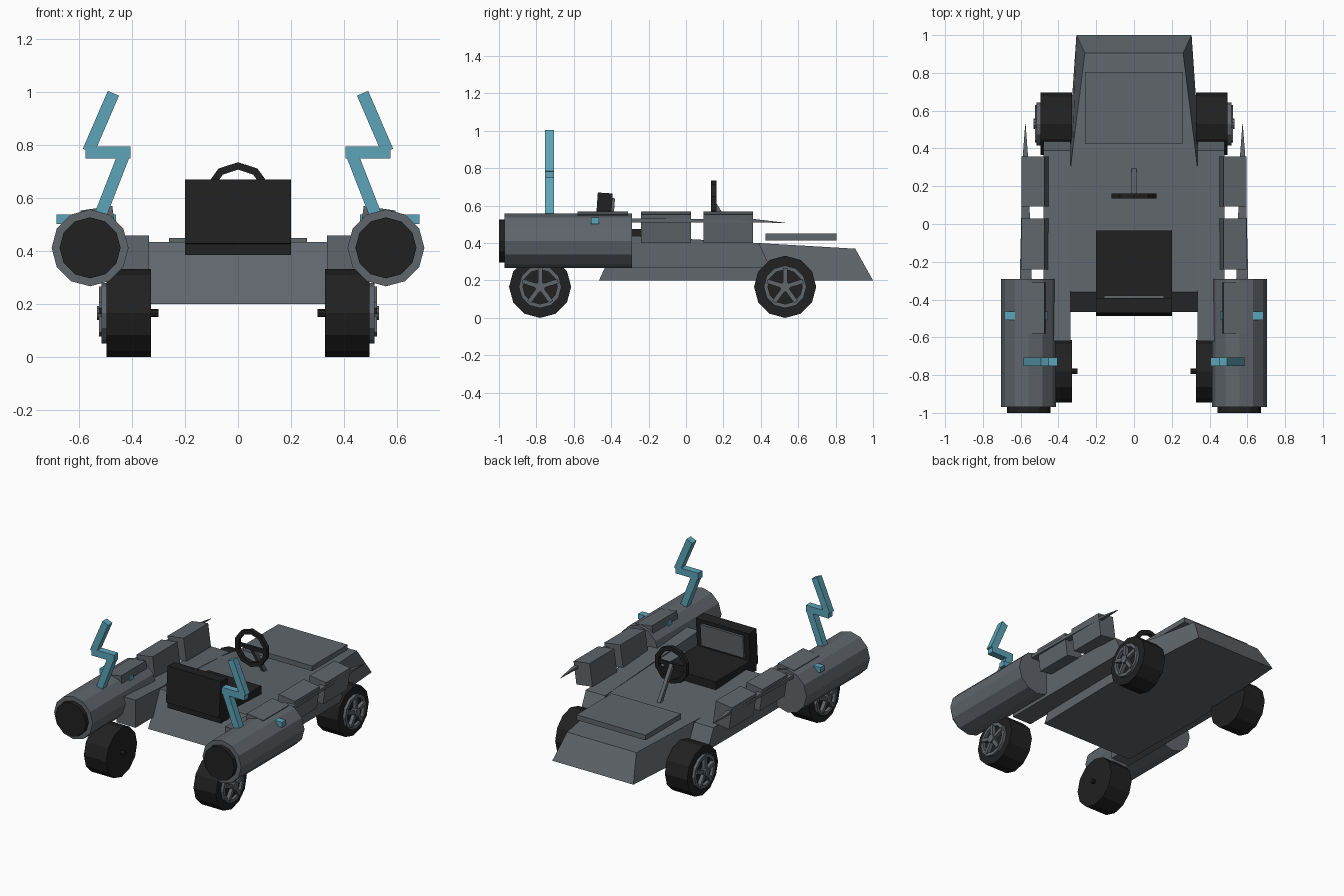
import bpy, bmesh, math
from mathutils import Vector, Matrix

if "Cube" in bpy.data.objects:
    bpy.data.objects.remove(bpy.data.objects["Cube"])


def material(name, rgb):
    m = bpy.data.materials.new(name)
    m.diffuse_color = (*rgb, 1)
    m.use_nodes = True
    m.node_tree.nodes["Principled BSDF"].inputs["Base Color"].default_value = m.diffuse_color
    return m


GREY = material("slate grey", (0.115, 0.132, 0.148))
BLACK = material("soft black", (0.015, 0.015, 0.015))
TEAL = material("teal", (0.11, 0.37, 0.48))


def finish(name, bm, mat):
    bmesh.ops.recalc_face_normals(bm, faces=bm.faces)
    me = bpy.data.meshes.new(name)
    bm.to_mesh(me)
    bm.free()
    me.materials.append(mat)
    ob = bpy.data.objects.new(name, me)
    bpy.context.collection.objects.link(ob)
    return ob


def box(name, lo, hi, mat, rot=None):
    """Box between two corners, optionally rotated about its centre."""
    lo, hi = Vector(lo), Vector(hi)
    size = [abs(v) for v in hi - lo]
    m = Matrix.Translation((lo + hi) / 2) @ (rot or Matrix()) @ Matrix.Diagonal((*size, 1))
    bm = bmesh.new()
    bmesh.ops.create_cube(bm, size=1, matrix=m)
    return finish(name, bm, mat)


def loft(name, rings, mat):
    """Closed skin through matching rings of points."""
    bm = bmesh.new()
    vs = [[bm.verts.new(p) for p in r] for r in rings]
    n = len(vs[0])
    for a, b in zip(vs, vs[1:]):
        for i in range(n):
            j = (i + 1) % n
            bm.faces.new((a[i], a[j], b[j], b[i]))
    bm.faces.new(vs[0])
    bm.faces.new(vs[-1])
    return finish(name, bm, mat)


def circle(c, r, n, axis, start=0.0):
    pts = []
    for i in range(n):
        a = start + math.tau * i / n
        u, w = r * math.cos(a), r * math.sin(a)
        pts.append((c[0], c[1] + u, c[2] + w) if axis == 'x' else (c[0] + u, c[1], c[2] + w))
    return pts


def cylinder(name, c0, c1, r, n, axis, mat):
    return loft(name, [circle(c0, r, n, axis), circle(c1, r, n, axis)], mat)


def hoop(name, c0, c1, r_in, r_out, n, axis, mat, start=0.0):
    """Ring with a rectangular section."""
    bm = bmesh.new()
    rings = [circle(c, r, n, axis, start) for c, r in
             ((c0, r_in), (c0, r_out), (c1, r_out), (c1, r_in))]
    vs = [[bm.verts.new(p) for p in r] for r in rings]
    for k in range(4):
        a, b = vs[k], vs[(k + 1) % 4]
        for i in range(n):
            j = (i + 1) % n
            bm.faces.new((a[i], a[j], b[j], b[i]))
    return finish(name, bm, mat)


def bar(name, a, b, w, mat):
    """Square bar between two points."""
    a, b = Vector(a), Vector(b)
    d = b - a
    m = (Matrix.Translation((a + b) / 2) @ d.to_track_quat('Z', 'Y').to_matrix().to_4x4()
         @ Matrix.Diagonal((w, w, d.length, 1)))
    bm = bmesh.new()
    bmesh.ops.create_cube(bm, size=1, matrix=m)
    return finish(name, bm, mat)


# Main body: stations of (y bottom, half width, y top, half width, z top)
stations = [(-0.465, 0.35, -0.36, 0.34, 0.435), (0.18, 0.36, 0.18, 0.35, 0.41),
            (0.42, 0.345, 0.39, 0.325, 0.40), (1.0, 0.305, 0.905, 0.26, 0.37)]
loft("body", [[(-bw, by, 0.2), (bw, by, 0.2), (tw, ty, tz), (-tw, ty, tz)]
              for by, bw, ty, tw, tz in stations], GREY)
box("hood_plate", (-0.26, 0.425, 0.415), (0.26, 0.805, 0.45), GREY)

# Seat
box("seat_cushion", (-0.2, -0.47, 0.385), (0.2, -0.035, 0.475), BLACK)
lean = Matrix.Rotation(math.radians(-4), 4, 'X')
box("seat_back", (-0.2, -0.48, 0.425), (0.2, -0.40, 0.668), BLACK, lean)
box("seat_back_panel", (-0.16, -0.402, 0.49), (0.16, -0.385, 0.64), GREY, lean)

# Steering wheel and column
hoop("steering_wheel", (0, 0.135, 0.61), (0, 0.162, 0.61), 0.097, 0.125, 10, 'y',
     BLACK, math.radians(18))
box("steering_crossbar", (-0.105, 0.14, 0.598), (0.105, 0.158, 0.622), BLACK)
bar("steering_column", (0, 0.15, 0.61), (0, 0.285, 0.40), 0.024, GREY)

for s, side in ((-1, "left"), (1, "right")):
    # Side sill joining body and pod
    prof = [(0.45, 0.27), (0.39, 0.40), (-0.62, 0.458), (-0.62, 0.27)]
    loft(side + "_sill", [[(s * x, y, z) for y, z in prof] for x in (0.335, 0.48)], GREY)

    # Rocket pod
    cylinder(side + "_pod", (s * 0.558, -0.97, 0.412), (s * 0.558, -0.29, 0.412),
             0.145, 12, 'y', GREY)
    cylinder(side + "_pod_nozzle", (s * 0.558, -1.0, 0.412), (s * 0.558, -0.96, 0.412),
             0.115, 12, 'y', BLACK)

    # Tilted boxes along the pod
    tilt = Matrix.Rotation(math.radians(8 * s), 4, 'Y')
    for i, (y0, y1) in enumerate(((-0.58, -0.31), (-0.24, 0.028), (0.093, 0.357))):
        box(f"{side}_side_box_{i + 1}", (s * 0.463, y0, 0.408), (s * 0.585, y1, 0.562),
            GREY, tilt)

    # Tapering spike through the boxes
    loft(side + "_spike",
         [[(s * (x - w), y, z - h), (s * (x + w), y, z - h),
           (s * (x + w), y, z + h), (s * (x - w), y, z + h)]
          for x, w, y, z, h in ((0.573, 0.032, -0.3, 0.52, 0.011),
                                (0.575, 0.014, 0.36, 0.52, 0.009),
                                (0.575, 0.001, 0.53, 0.508, 0.001))], GREY)

    # Lightning bolt and cross pin
    pts = [(0.525, 0.52), (0.427, 0.772), (0.563, 0.772), (0.47, 0.995)]
    ends = [(pts[0], pts[1]), ((0.405, 0.772), (0.575, 0.772)), ((0.564, 0.777), pts[3])]
    for i, (a, b) in enumerate(ends):
        bar(f"{side}_bolt_{i + 1}", (s * a[0], -0.73, a[1]), (s * b[0], -0.73, b[1]),
            0.046, TEAL)
    box(side + "_pod_pin", (s * 0.46, -0.508, 0.502), (s * 0.685, -0.464, 0.537), TEAL)

    # Wheels: tyre, rim, five spokes, hub
    for y, end in ((-0.78, "front"), (0.53, "back")):
        n = f"{side}_{end}_"
        z = 0.166
        cylinder(n + "tyre", (s * 0.328, y, z), (s * 0.496, y, z), 0.166, 12, 'x', BLACK)
        hoop(n + "rim", (s * 0.485, y, z), (s * 0.515, y, z), 0.092, 0.114, 12, 'x', GREY)
        cylinder(n + "hub", (s * 0.49, y, z), (s * 0.532, y, z), 0.028, 10, 'x', GREY)
        for k in range(5):
            a = math.radians(90 + 72 * k)
            bar(f"{n}spoke_{k + 1}", (s * 0.512, y, z),
                (s * 0.512, y + 0.1 * math.cos(a), z + 0.1 * math.sin(a)), 0.024, GREY)
        # Axle stub into the body or sill
        cylinder(n + "axle", (s * 0.30, y, 0.22 if end == "back" else z),
                 (s * 0.34, y, 0.22 if end == "back" else z), 0.015, 8, 'x', BLACK)
